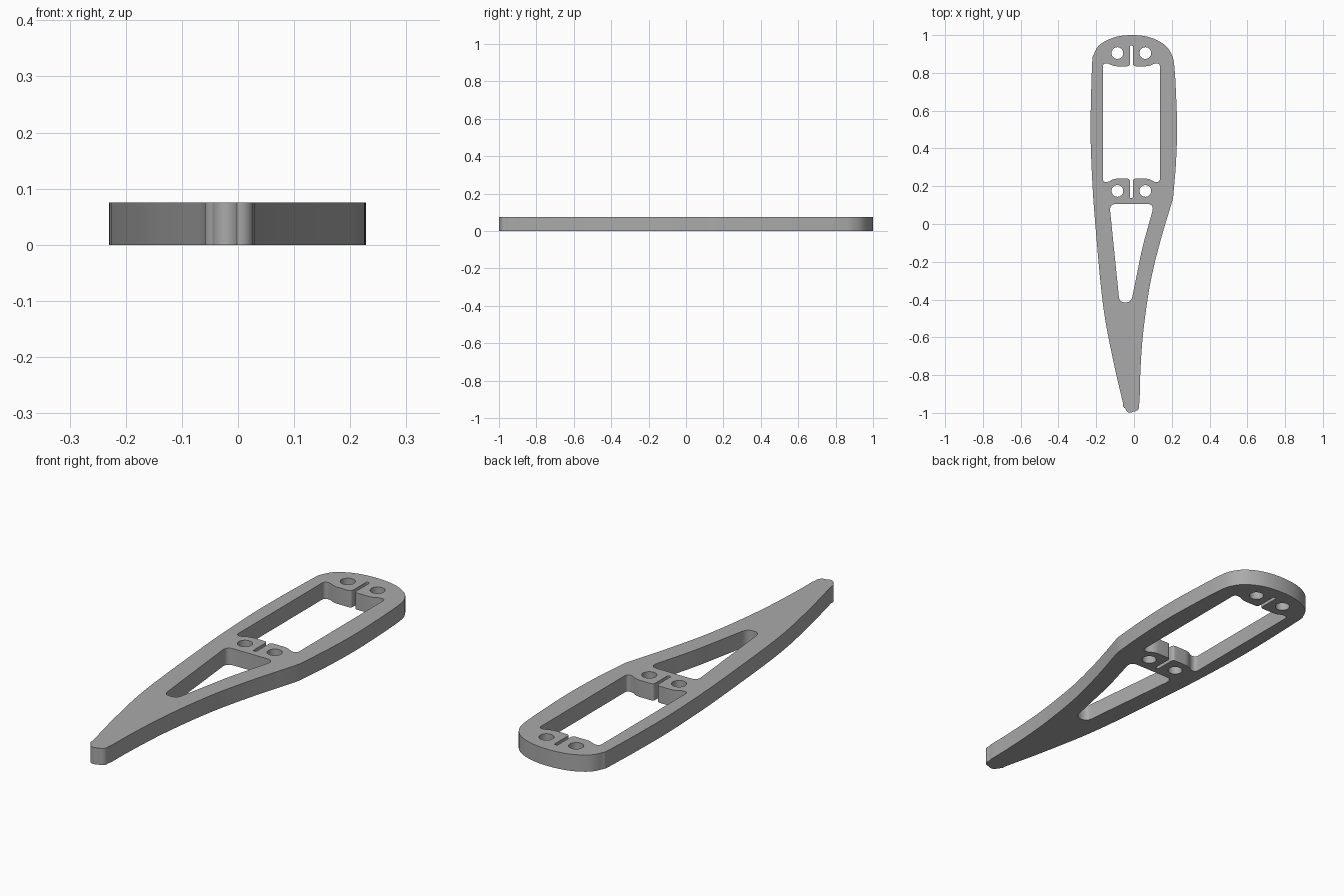
import bpy
import bmesh
from math import sin, cos, pi, radians
from mathutils import Vector

THICK = 0.075
MID = -0.014  # centre line of the cut-outs

cube = bpy.data.objects.get("Cube")
if cube:
    bpy.data.objects.remove(cube)

grey = bpy.data.materials.new("plain_grey")
grey.use_nodes = True
grey.diffuse_color = (0.4, 0.4, 0.4, 1)
grey.node_tree.nodes["Principled BSDF"].inputs["Base Color"].default_value = (0.4, 0.4, 0.4, 1)


def smooth_path(points, steps=6):
    """Open curve passing through every point."""
    p = [Vector(q) for q in points]
    p = [2 * p[0] - p[1]] + p + [2 * p[-1] - p[-2]]
    out = []
    for a, b, c, d in zip(p, p[1:], p[2:], p[3:]):
        for i in range(steps):
            t = i / steps
            out.append(0.5 * (2 * b + (c - a) * t + (2 * a - 5 * b + 4 * c - d) * t * t
                              + (3 * b - a - 3 * c + d) * t ** 3))
    return out + [p[-2]]


def rounded(points, steps=6):
    """Closed polygon of (x, y, corner cut) with rounded corners."""
    out = []
    for i, (x, y, cut) in enumerate(points):
        corner = Vector((x, y))
        prev = Vector(points[i - 1][:2]) - corner
        nxt = Vector(points[(i + 1) % len(points)][:2]) - corner
        a, b = corner + prev.normalized() * cut, corner + nxt.normalized() * cut
        for k in range(steps + 1):
            t = k / steps
            out.append(a * (1 - t) ** 2 + corner * 2 * t * (1 - t) + b * t * t)
    return out


def circle(x, y, r, n=32):
    return [Vector((x + r * cos(2 * pi * k / n), y + r * sin(2 * pi * k / n))) for k in range(n)]


# Outer edge: narrow side, kink, then around the wide end and down the long side
tail = smooth_path([(0.03, -0.94), (0.033, -0.8), (0.048, -0.58), (0.085, -0.32),
                    (0.137, -0.1), (0.202, 0.12)])
body = smooth_path([(0.207, 0.14), (0.222, 0.32), (0.228, 0.51), (0.222, 0.7), (0.213, 0.84),
                    (0.198, 0.9), (0.16, 0.95), (0.085, 0.988), (-0.01, 1.0),
                    (-0.105, 0.988), (-0.18, 0.95), (-0.212, 0.9), (-0.222, 0.84),
                    (-0.23, 0.51), (-0.222, 0.25), (-0.205, 0), (-0.165, -0.42), (-0.115, -0.7),
                    (-0.058, -0.95)])
# Scalloped tip
tip = []
for k in range(1, 40):
    a = pi + pi * k / 40
    r = 0.039 + 0.006 * abs(sin(a * 5 / 2 * 1.0))
    tip.append(Vector((MID + r * cos(a), -0.955 + r * sin(a))))
outline = tail + body + tip

# Large pocket with a slot running into each cross bar
half = [(0.008, 0.945, 0.007), (0.008, 0.835, 0.015), (0.095, 0.835, 0.02), (0.122, 0.85, 0.012),
        (0.151, 0.85, 0.018), (0.151, 0.222, 0.018), (0.122, 0.222, 0.012), (0.095, 0.24, 0.02),
        (0.008, 0.24, 0.015), (0.008, 0.137, 0.007)]
pocket = rounded([(MID + x, y, c) for x, y, c in half]
                 + [(MID - x, y, c) for x, y, c in reversed(half)])

# Tapered window towards the tip
window = rounded([(-0.13, 0.106, 0.035), (0.108, 0.106, 0.04), (0.045, -0.12, 0.06),
                  (-0.015, -0.415, 0.03), (-0.077, -0.415, 0.03)])

holes = [circle(MID + s * 0.074, y, 0.031) for s in (-1, 1) for y in (0.905, 0.175)]

# Fill the flat profile and give it thickness
curve = bpy.data.curves.new("arm_plate", "CURVE")
curve.dimensions = "2D"
curve.fill_mode = "BOTH"
curve.extrude = THICK / 2
for loop in [outline, pocket, window] + holes:
    spline = curve.splines.new("POLY")
    spline.points.add(len(loop) - 1)
    for point, co in zip(spline.points, loop):
        point.co = (co.x, co.y, 0, 1)
    spline.use_cyclic_u = True
shape = bpy.data.objects.new("arm_plate_profile", curve)
bpy.context.collection.objects.link(shape)
mesh = bpy.data.meshes.new_from_object(
    shape.evaluated_get(bpy.context.evaluated_depsgraph_get()))
bpy.data.objects.remove(shape)

# Weld caps to walls and stand the plate on the ground
bm = bmesh.new()
bm.from_mesh(mesh)
bmesh.ops.remove_doubles(bm, verts=bm.verts, dist=0.0002)
bmesh.ops.translate(bm, verts=bm.verts, vec=(0, 0, THICK / 2))
bmesh.ops.recalc_face_normals(bm, faces=bm.faces)
bm.to_mesh(mesh)
bm.free()
mesh.materials.clear()
mesh.materials.append(grey)
plate = bpy.data.objects.new("arm_plate", mesh)
bpy.context.collection.objects.link(plate)

bpy.ops.object.select_all(action="DESELECT")
bpy.context.view_layer.objects.active = plate
plate.select_set(True)
bpy.ops.object.shade_smooth_by_angle(angle=radians(30))
